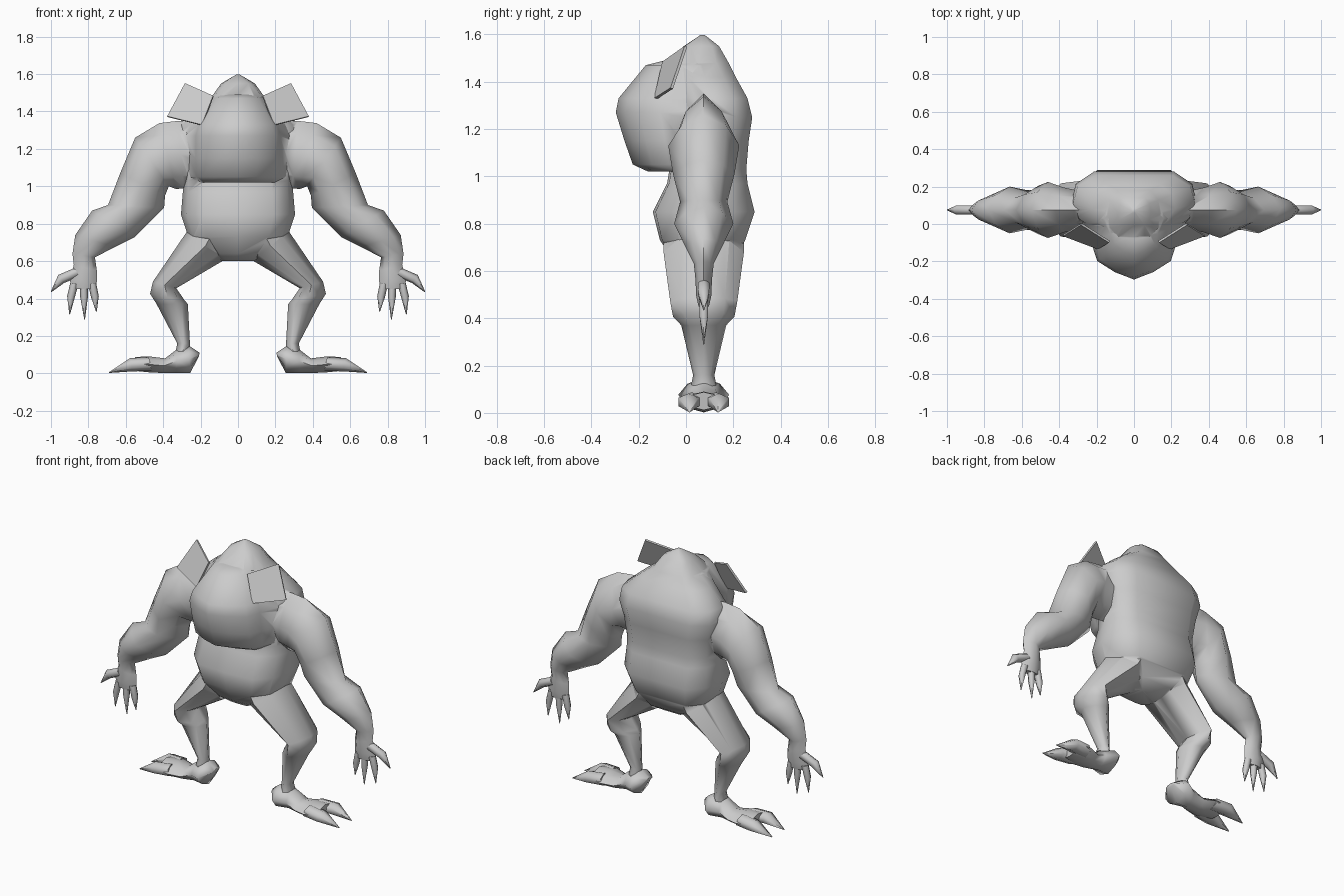
import bpy, bmesh, math
from mathutils import Vector

if "Cube" in bpy.data.objects:
    bpy.data.objects.remove(bpy.data.objects["Cube"])

skin = bpy.data.materials.new("grey skin")
skin.diffuse_color = (0.6, 0.6, 0.6, 1)
skin.use_nodes = True
skin.node_tree.nodes["Principled BSDF"].inputs["Base Color"].default_value = skin.diffuse_color
YC = 0.075  # depth centre line of the limbs


def smooth(ob, angle):
    bpy.ops.object.select_all(action='DESELECT')
    ob.select_set(True)
    bpy.context.view_layer.objects.active = ob
    bpy.ops.object.shade_smooth_by_angle(angle=math.radians(angle))


def finish(name, bm, mirror=False, angle=70):
    bmesh.ops.remove_doubles(bm, verts=bm.verts, dist=1e-5)
    bmesh.ops.recalc_face_normals(bm, faces=bm.faces)
    me = bpy.data.meshes.new(name)
    bm.to_mesh(me)
    bm.free()
    me.materials.append(skin)
    ob = bpy.data.objects.new(name, me)
    bpy.context.collection.objects.link(ob)
    smooth(ob, angle)
    if mirror:
        ob.modifiers.new("Mirror", 'MIRROR').use_mirror_merge = False
    return ob


def loft(bm, rings):
    """Skin a list of equal-length point rings and cap both ends."""
    vs = [[bm.verts.new(p) for p in r] for r in rings]
    n = len(vs[0])
    for a, b in zip(vs, vs[1:]):
        for i in range(n):
            j = (i + 1) % n
            bm.faces.new((a[i], a[j], b[j], b[i]))
    bm.faces.new(vs[0])
    bm.faces.new(vs[-1])


def limb_ring(ox, oz, ix, iz, hd, pinch=0.9, n=8):
    """Slightly diamond-shaped ring spanning an outer and an inner outline point."""
    c = Vector(((ox + ix) / 2, YC, (oz + iz) / 2))
    u = Vector(((ox - ix) / 2, 0, (oz - iz) / 2))
    ring = []
    for k in range(n):
        t = 2 * math.pi * k / n
        s = pinch if k % 2 else 1
        ring.append(c + u * math.cos(t) * s + Vector((0, hd * math.sin(t) * s, 0)))
    return ring


def limb(bm, rows):
    loft(bm, [limb_ring(*r) for r in rows])


def claw(bm, base, mid, tip, r, wide=1.0):
    """Tapered digit from base through a knuckle to a point."""
    pts = [Vector(p) for p in (base, mid, tip)]
    d = (pts[2] - pts[0]).normalized()
    side = Vector((0, 1, 0)).cross(d).normalized()
    up = d.cross(side) * wide
    loft(bm, [[p + (side * math.cos(k * math.pi / 3) + up * math.sin(k * math.pi / 3)) * s
               for k in range(6)] for p, s in zip(pts, (r, r * 0.95, 0.002))])


def body_ring(z, hw, yf, yb, section):
    """Section points: x relative to hw, y from -1 (front) to 1 (back)."""
    half = section + [(-x, y) for x, y in reversed(section) if abs(x) > 1e-6]
    return [(x * hw, (yb + yf) / 2 + y * (yb - yf) / 2, z) for x, y in half]


# torso with flat back, flat belly and rounded crown
bm = bmesh.new()
section = [(0, -1), (0.62, -0.95), (0.9, -0.55), (1, 0), (0.93, 0.6), (0.64, 1)]
loft(bm, [body_ring(*r, section) for r in [
    (0.60, 0.09, 0.00, 0.14), (0.64, 0.16, -0.05, 0.20), (0.73, 0.265, -0.11, 0.25),
    (0.85, 0.305, -0.14, 0.29), (0.97, 0.295, -0.08, 0.26), (1.03, 0.295, -0.07, 0.255),
    (1.15, 0.31, -0.06, 0.265), (1.25, 0.335, -0.05, 0.28), (1.33, 0.325, -0.04, 0.26),
    (1.42, 0.22, -0.05, 0.21), (1.48, 0.14, -0.08, 0.18), (1.55, 0.09, -0.01, 0.14),
    (1.597, 0.01, 0.06, 0.08)]])
torso = finish("torso", bm)

# forward bulging head and chest, pointed in front and flaring to the shoulders
bm = bmesh.new()
section = [(0, -1), (0.5, -0.8), (0.96, -0.5), (1.1, -0.05), (1.38, 0.6), (1.3, 1)]
loft(bm, [body_ring(*r, section) for r in [
    (1.02, 0.185, -0.16, 0.10), (1.05, 0.20, -0.225, 0.10), (1.15, 0.205, -0.26, 0.10),
    (1.27, 0.205, -0.297, 0.10), (1.33, 0.19, -0.285, 0.10), (1.47, 0.115, -0.17, 0.08),
    (1.49, 0.09, -0.09, 0.08)]])
head = finish("head_bulge", bm)

# arms: shoulder, upper arm, elbow, forearm, wrist, palm
bm = bmesh.new()
limb(bm, [
    (0.18, 1.34, 0.20, 1.02, 0.10), (0.32, 1.35, 0.29, 0.99, 0.105),
    (0.42, 1.338, 0.33, 0.985, 0.12), (0.55, 1.26, 0.37, 1.0, 0.15),
    (0.63, 1.07, 0.39, 0.95, 0.13), (0.695, 0.90, 0.395, 0.885, 0.10),
    (0.78, 0.87, 0.55, 0.73, 0.125), (0.87, 0.74, 0.66, 0.675, 0.08),
    (0.885, 0.64, 0.765, 0.62, 0.042), (0.878, 0.58, 0.755, 0.55, 0.035),
    (0.90, 0.50, 0.755, 0.49, 0.032), (0.885, 0.45, 0.765, 0.45, 0.022)])
arms = finish("arms", bm, True)

# fingers and thumbs
bm = bmesh.new()
claw(bm, (0.86, YC, 0.54), (0.945, YC, 0.505), (1.0, YC, 0.435), 0.028)
for x0, x1, x2, z in ((0.875, 0.893, 0.90, 0.315), (0.825, 0.823, 0.82, 0.288),
                      (0.78, 0.765, 0.757, 0.33)):
    claw(bm, (x0, YC, 0.48), (x1, YC, 0.41), (x2, YC, z), 0.022)
finish("fingers", bm, True)

# legs: hip, thigh, knee, shin, ankle
bm = bmesh.new()
limb(bm, [
    (0.23, 0.86, 0.02, 0.68, 0.17), (0.275, 0.755, 0.075, 0.605, 0.17),
    (0.455, 0.49, 0.33, 0.455, 0.142), (0.47, 0.425, 0.285, 0.39, 0.13),
    (0.435, 0.37, 0.268, 0.37, 0.095), (0.325, 0.16, 0.257, 0.16, 0.045),
    (0.34, 0.08, 0.25, 0.08, 0.06)])
legs = finish("legs", bm, True)

# feet pointing outwards, each with two broad claws
bm = bmesh.new()
limb(bm, [
    (0.205, 0.11, 0.21, 0.09, 0.04), (0.265, 0.15, 0.255, 0.002, 0.108),
    (0.325, 0.13, 0.33, 0.002, 0.07), (0.39, 0.08, 0.40, 0.002, 0.08),
    (0.47, 0.09, 0.47, 0.005, 0.105), (0.55, 0.088, 0.54, 0.012, 0.09)])
for s in (-1, 1):
    claw(bm, (0.47, YC + s * 0.05, 0.05), (0.57, YC + s * 0.065, 0.046),
         (0.69, YC + s * 0.06, 0.004), 0.038, 1.35)
finish("feet", bm, True)

# flat shoulder plates
bm = bmesh.new()
corners = [Vector(c) for c in ((0.28, 0.005, 1.547), (0.13, -0.09, 1.48),
                               (0.19, -0.125, 1.325), (0.375, -0.055, 1.37))]
nrm = (corners[2] - corners[0]).cross(corners[3] - corners[1]).normalized()
loft(bm, [corners, [c + nrm * 0.012 for c in corners]])
finish("shoulder_plates", bm, True, 30)

# join the torso, head, arms and legs into one skin
for part in (head, arms, legs):
    mod = torso.modifiers.new("Join", 'BOOLEAN')
    mod.operation = 'UNION'
    mod.solver = 'EXACT'
    mod.object = part
    bpy.context.view_layer.objects.active = torso
    bpy.ops.object.modifier_apply(modifier=mod.name)
    bpy.data.objects.remove(part)
torso.name = "body"
smooth(torso, 80)
